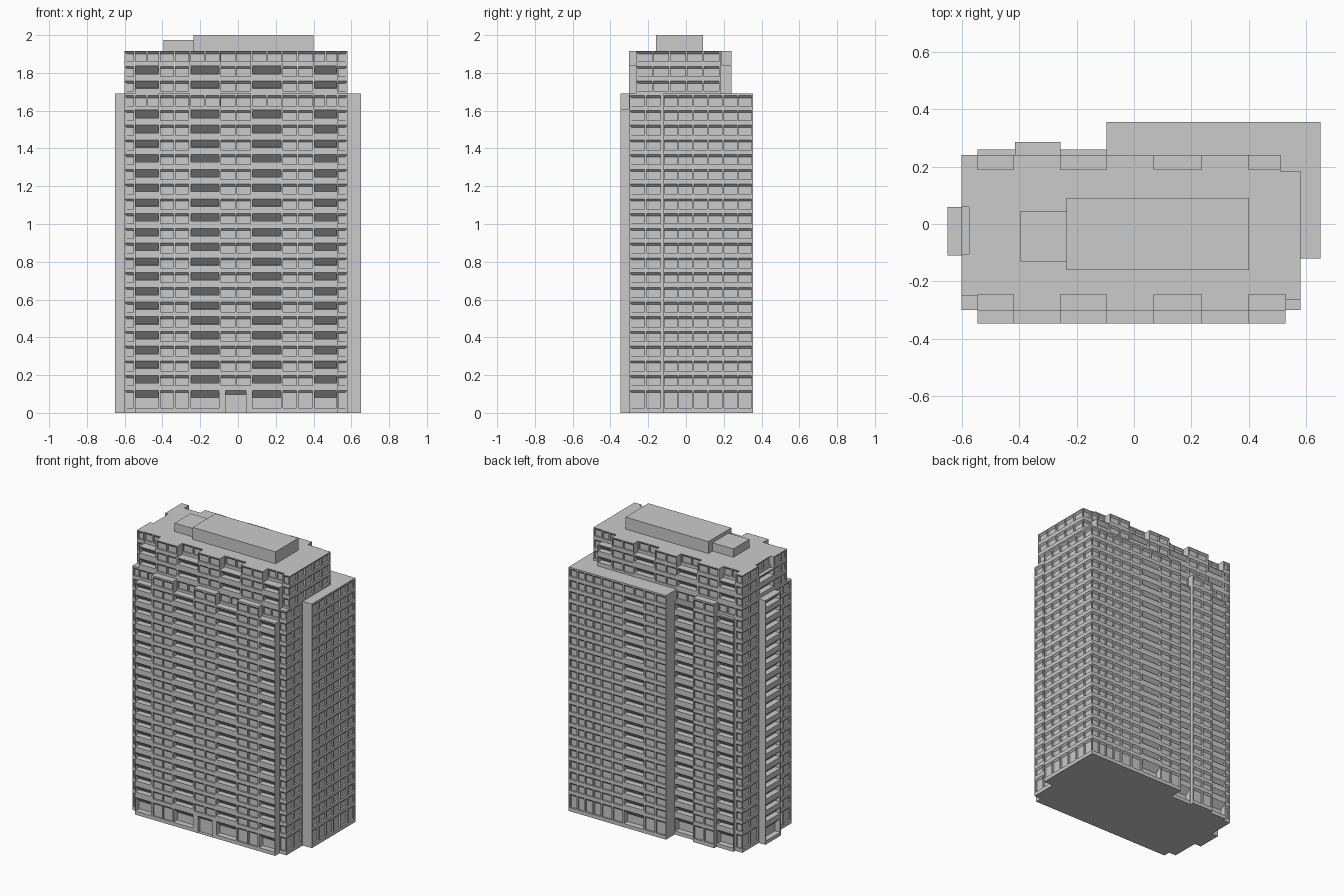
import bpy, bmesh

if "Cube" in bpy.data.objects:
    bpy.data.objects.remove(bpy.data.objects["Cube"])

grey = bpy.data.materials.new("concrete grey")
grey.diffuse_color = (0.6, 0.6, 0.6, 1)
grey.use_nodes = True
grey.node_tree.nodes["Principled BSDF"].inputs["Base Color"].default_value = grey.diffuse_color

# depth of each kind of recess and how far its sloping ceiling drops
DEPTH = {"w": 0.012, "b": 0.04, "d": 0.022}
DROP = {"w": 0.012, "b": 0.038, "d": 0.022}


def row_top(i):
    return 0.119 + 0.078 * i


def even(a, b, n, gap=0.01):
    """n equal windows between a and b."""
    w = (b - a + gap) / n
    return [(a + i * w, a + (i + 1) * w - gap, "w") for i in range(n)]


def split(cols):
    """Replace each balcony by a pair of windows."""
    out = []
    for a, b, k in cols:
        out += even(a, b, 2) if k == "b" else [(a, b, k)]
    return out


def stairs(x, steps):
    """Stepped outline from x rightwards; steps are (end x, y)."""
    pts = []
    for x1, y in steps:
        if pts and abs(pts[-1][1] - y) < 1e-6:
            pts[-1] = (x1, y)
        else:
            pts += [(x, y), (x1, y)]
        x = x1
    return pts


def front_line(wall, notch, left, right):
    return stairs(-0.60, [(-0.545, left), (-0.42, notch), (-0.255, wall), (-0.095, notch),
                          (0.07, wall), (0.235, notch), (0.40, wall), (0.527, notch), (0.58, right)])


def lower_plan(front_notch, back_notch):
    back = stairs(-0.60, [(-0.545, 0.24), (-0.415, back_notch), (-0.255, 0.285),
                          (-0.095, back_notch), (0.65, 0.355)])
    return (front_line(-0.347, front_notch, -0.30, -0.30) + [(0.58, -0.12), (0.65, -0.12)]
            + back[::-1] + [(-0.60, 0.06), (-0.65, 0.06), (-0.65, -0.11), (-0.60, -0.11)])


def upper_plan(front_notch, back_notch, left_notch):
    back = stairs(-0.60, [(-0.545, 0.24), (-0.42, back_notch), (-0.255, 0.24), (-0.095, back_notch),
                          (0.07, 0.24), (0.235, back_notch), (0.40, 0.24), (0.51, back_notch),
                          (0.58, 0.185)])
    return front_line(-0.302, front_notch, -0.25, -0.265) + back[::-1] + left_notch


def tier(name, plan, z0, z1, rows, cols, ground=False, cap=True):
    """Prism over a plan whose walls carry recessed windows and balconies."""
    bm = bmesh.new()

    def face(*pts):
        bm.faces.new([bm.verts.new(p) for p in pts])

    for p, q in zip(plan, plan[1:] + plan[:1]):
        axis = 0 if abs(q[0] - p[0]) > abs(q[1] - p[1]) else 1
        length = abs(q[axis] - p[axis])
        s = 1 if q[axis] > p[axis] else -1
        side = ("front" if s > 0 else "back") if axis == 0 else ("right" if s > 0 else "left")

        def at(t, z, d=0.0):
            if axis == 0:
                return (p[0] + s * t, p[1] + s * d, z)
            return (p[0] - s * d, p[1] + s * t, z)

        def quad(a, b, lo, hi, d=0.0):
            if b - a > 1e-5 and hi - lo > 1e-5:
                face(at(a, lo, d), at(b, lo, d), at(b, hi, d), at(a, hi, d))

        spans = []
        for c0, c1, kind in cols[side]:
            t0, t1 = sorted(((c0 - p[axis]) * s, (c1 - p[axis]) * s))
            if t0 > -1e-3 and t1 < length + 1e-3:
                spans.append((max(t0, 0), min(t1, length), kind))
        t = 0
        for a, b, kind in sorted(spans):
            quad(t, a, z0, z1)
            t, z = b, z0
            d, drop = DEPTH[kind], DROP[kind]
            for r in rows:
                hi = row_top(r)
                lo = hi - (0.04 if kind == "b" else 0.053)
                if ground:
                    lo = 0.002 if kind == "d" else 0.025
                quad(a, b, z, lo)
                mid = hi - drop
                quad(a, b, lo, mid, d)                                            # pane
                face(at(a, mid, d), at(b, mid, d), at(b, hi), at(a, hi))          # sloping ceiling
                face(at(a, lo), at(b, lo), at(b, lo, d), at(a, lo, d))            # sill
                face(at(a, lo), at(a, lo, d), at(a, mid, d), at(a, hi))           # sides
                face(at(b, lo), at(b, hi), at(b, mid, d), at(b, lo, d))
                z = hi
            quad(a, b, z, z1)
        quad(t, length, z0, z1)
    if cap:
        face(*[(x, y, z1) for x, y in plan])
    if ground:
        face(*[(x, y, z0) for x, y in plan[::-1]])
    bmesh.ops.remove_doubles(bm, verts=bm.verts, dist=1e-5)
    finish(name, bm)


def finish(name, bm):
    me = bpy.data.meshes.new(name)
    bm.to_mesh(me)
    bm.free()
    me.materials.append(grey)
    bpy.context.collection.objects.link(bpy.data.objects.new(name, me))


def box(name, x0, x1, y0, y1, z0, z1):
    bm = bmesh.new()
    bmesh.ops.create_cube(bm, size=1)
    for v in bm.verts:
        v.co = ((x0 + x1) / 2 + v.co.x * (x1 - x0), (y0 + y1) / 2 + v.co.y * (y1 - y0),
                (z0 + z1) / 2 + v.co.z * (z1 - z0))
    finish(name, bm)


# window and balcony columns on each side
common = ([(-0.595, -0.553, "w"), (-0.543, -0.422, "b")] + even(-0.41, -0.262, 2)
          + [(-0.25, -0.10, "b")])
centre = even(-0.09, 0.066, 2)
east = [(0.077, 0.228, "b")] + even(0.238, 0.394, 2)
front = common + centre + east + [(0.405, 0.522, "b"), (0.532, 0.574, "w")]
front_ground = common + [(-0.065, 0.042, "d")] + east + front[-2:]
back_low = common + centre + east + even(0.405, 0.522, 2) + [(0.532, 0.58, "w"), (0.59, 0.642, "w")]
back_up = common + centre + east + [(0.405, 0.505, "b"), (0.52, 0.572, "w")]
right_low = even(-0.295, -0.135, 2) + even(-0.115, 0.348, 6)
right_up = even(-0.26, 0.175, 5)
left_mid = [(-0.102, 0.052, "b")]
left_low = even(-0.293, -0.118, 2) + left_mid + even(0.068, 0.233, 2)
left_up = even(-0.243, -0.118, 2) + left_mid + even(0.068, 0.233, 2)

# lower building, with open terraces on its last storey
low = lower_plan(-0.347, 0.26)
tier("ground_floor", low, 0, 0.13, [0],
     dict(front=front_ground, back=back_low, right=right_low, left=left_low), ground=True, cap=False)
tier("lower_tower", low, 0.13, 1.61, range(1, 20),
     dict(front=front, back=back_low, right=right_low, left=left_low))
tier("lower_terrace_storey", lower_plan(-0.302, 0.24), 1.61, 1.69, [20],
     dict(front=split(front), back=split(back_low), right=right_low, left=left_low))

# set-back upper storeys, also ending in open terraces
tier("upper_tower", upper_plan(-0.302, 0.24, []), 1.69, 1.84, [21, 22],
     dict(front=front, back=back_up, right=right_up, left=left_up))
tier("upper_terrace_storey",
     upper_plan(-0.245, 0.19, [(-0.60, 0.06), (-0.575, 0.06), (-0.575, -0.105), (-0.60, -0.105)]),
     1.84, 1.917, [23],
     dict(front=split(front), back=split(back_up), right=right_up, left=split(left_up)))

# rooftop plant rooms
box("roof_plant_room", -0.235, 0.40, -0.16, 0.09, 1.917, 2.0)
box("roof_plant_annex", -0.395, -0.235, -0.13, 0.045, 1.917, 1.975)
